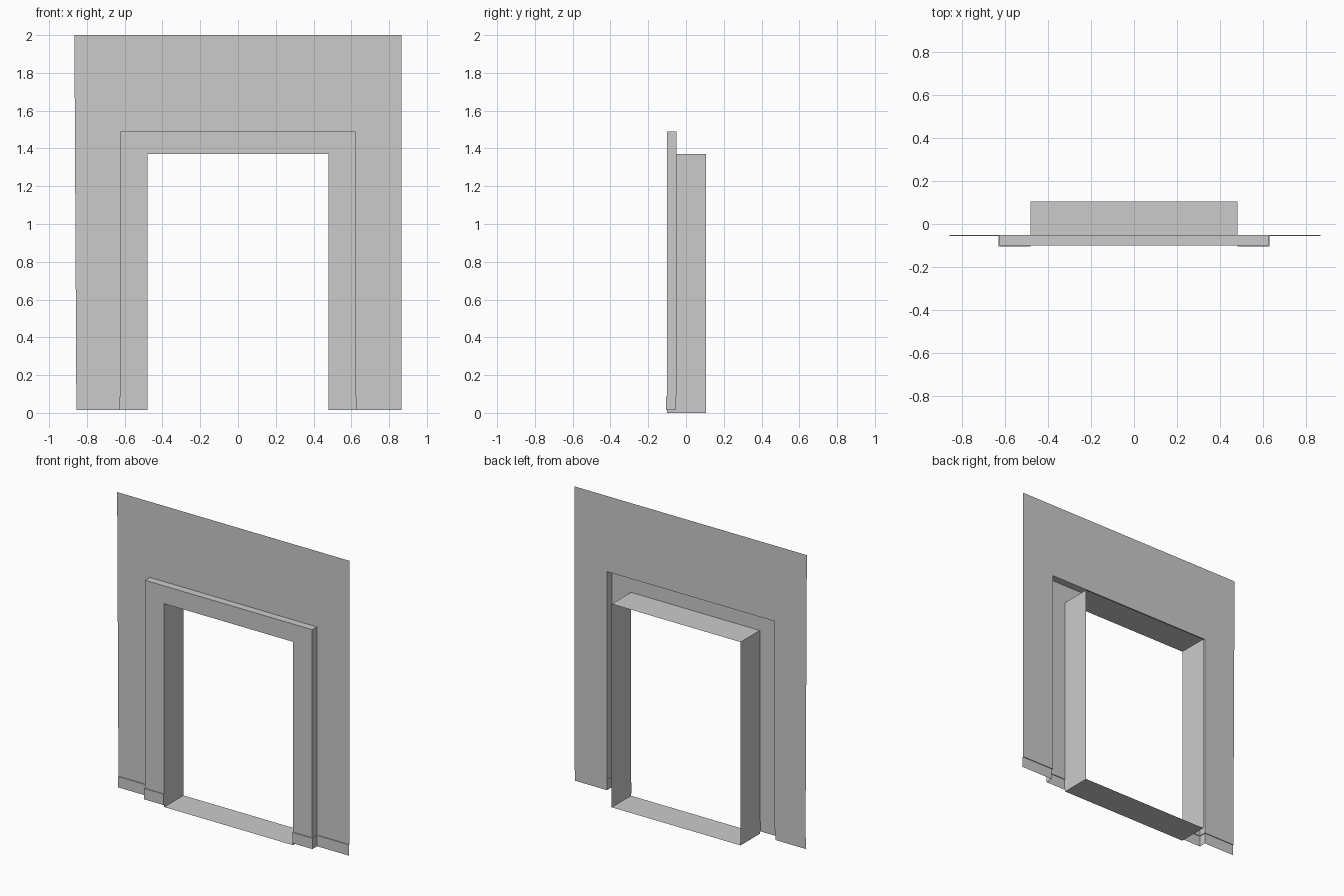
import bpy

if "Cube" in bpy.data.objects:
    bpy.data.objects.remove(bpy.data.objects["Cube"])

WALL_Y, FRAME_Y, BACK_Y = -0.05, -0.1, 0.105
INNER, OUTER, EDGE = 0.48, 0.623, 0.866
DOOR_TOP, FRAME_TOP, TOP = 1.37, 1.49, 2.0
BASE, BOARD_TOP, LIP = 0.015, 0.088, 0.005


def make(name, quads):
    """Build a flat-faced sheet object from corner quads."""
    verts, faces, index = [], [], {}
    for quad in quads:
        face = []
        for p in quad:
            key = tuple(round(c, 4) for c in p)
            if key not in index:
                index[key] = len(verts)
                verts.append(key)
            face.append(index[key])
        faces.append(face)
    mesh = bpy.data.meshes.new(name)
    mesh.from_pydata(verts, [], faces)
    mesh.update()
    obj = bpy.data.objects.new(name, mesh)
    bpy.context.collection.objects.link(obj)
    return obj


def upright(a, b, z0, z1):
    """Vertical quad over the plan segment a-b."""
    return [(*a, z0), (*b, z0), (*b, z1), (*a, z1)]


def level(x0, x1, y0, y1, z):
    return [(x0, y0, z), (x1, y0, z), (x1, y1, z), (x0, y1, z)]


def ordered(quad, side):
    return quad if side > 0 else quad[::-1]


for side, label in ((1, "right"), (-1, "left")):
    e, o, i = side * EDGE, side * OUTER, side * INNER
    # The left wall edge leans slightly inwards towards the floor
    foot = e if side > 0 else -0.856

    # Wall beside the doorway
    make("wall_" + label, [ordered(
        [(o, WALL_Y, BOARD_TOP), (foot, WALL_Y, BOARD_TOP),
         (e, WALL_Y, TOP), (o, WALL_Y, FRAME_TOP)], side)])

    # Raised frame post: front face and outer return
    make("frame_post_" + label, [
        ordered(upright((i, FRAME_Y), (o, FRAME_Y), BOARD_TOP, FRAME_TOP), side),
        ordered(upright((o, FRAME_Y), (o, WALL_Y), BOARD_TOP, FRAME_TOP), side)])

    # Baseboard: stepped outwards, following wall and frame in plan
    path = [(i, FRAME_Y), (o, FRAME_Y), (o, WALL_Y), (foot, WALL_Y)]
    ol = o + side * LIP
    proud = [(i, FRAME_Y - LIP), (ol, FRAME_Y - LIP),
             (ol, WALL_Y - LIP), (foot, WALL_Y - LIP)]
    quads = []
    for k in range(3):
        quads.append(ordered(upright(proud[k], proud[k + 1], BASE, BOARD_TOP), side))
        quads.append(ordered([(*proud[k], BOARD_TOP), (*proud[k + 1], BOARD_TOP),
                              (*path[k + 1], BOARD_TOP), (*path[k], BOARD_TOP)], side))
    make("baseboard_" + label, quads)

# Wall above the doorway
make("wall_top", [[(-OUTER, WALL_Y, FRAME_TOP), (OUTER, WALL_Y, FRAME_TOP),
                   (EDGE, WALL_Y, TOP), (-EDGE, WALL_Y, TOP)]])

# Frame head: front face and top ledge
make("frame_head", [
    [(-INNER, FRAME_Y, DOOR_TOP), (INNER, FRAME_Y, DOOR_TOP),
     (OUTER, FRAME_Y, FRAME_TOP), (-OUTER, FRAME_Y, FRAME_TOP)],
    level(-OUTER, OUTER, FRAME_Y, WALL_Y, FRAME_TOP)])

# Passage lining: two jambs, soffit and threshold
make("passage_lining", [
    upright((-INNER, FRAME_Y), (-INNER, BACK_Y), 0, DOOR_TOP),
    upright((INNER, BACK_Y), (INNER, FRAME_Y), 0, DOOR_TOP),
    level(-INNER, INNER, FRAME_Y, BACK_Y, DOOR_TOP)[::-1],
    level(-INNER, INNER, FRAME_Y, BACK_Y, 0)])

# Join the wall and frame pieces' inner corner strips
for side, label in ((1, "right"), (-1, "left")):
    i = side * INNER
    make("baseboard_end_" + label, [ordered(
        upright((i, FRAME_Y), (i, FRAME_Y - LIP), BASE, BOARD_TOP), side)])
